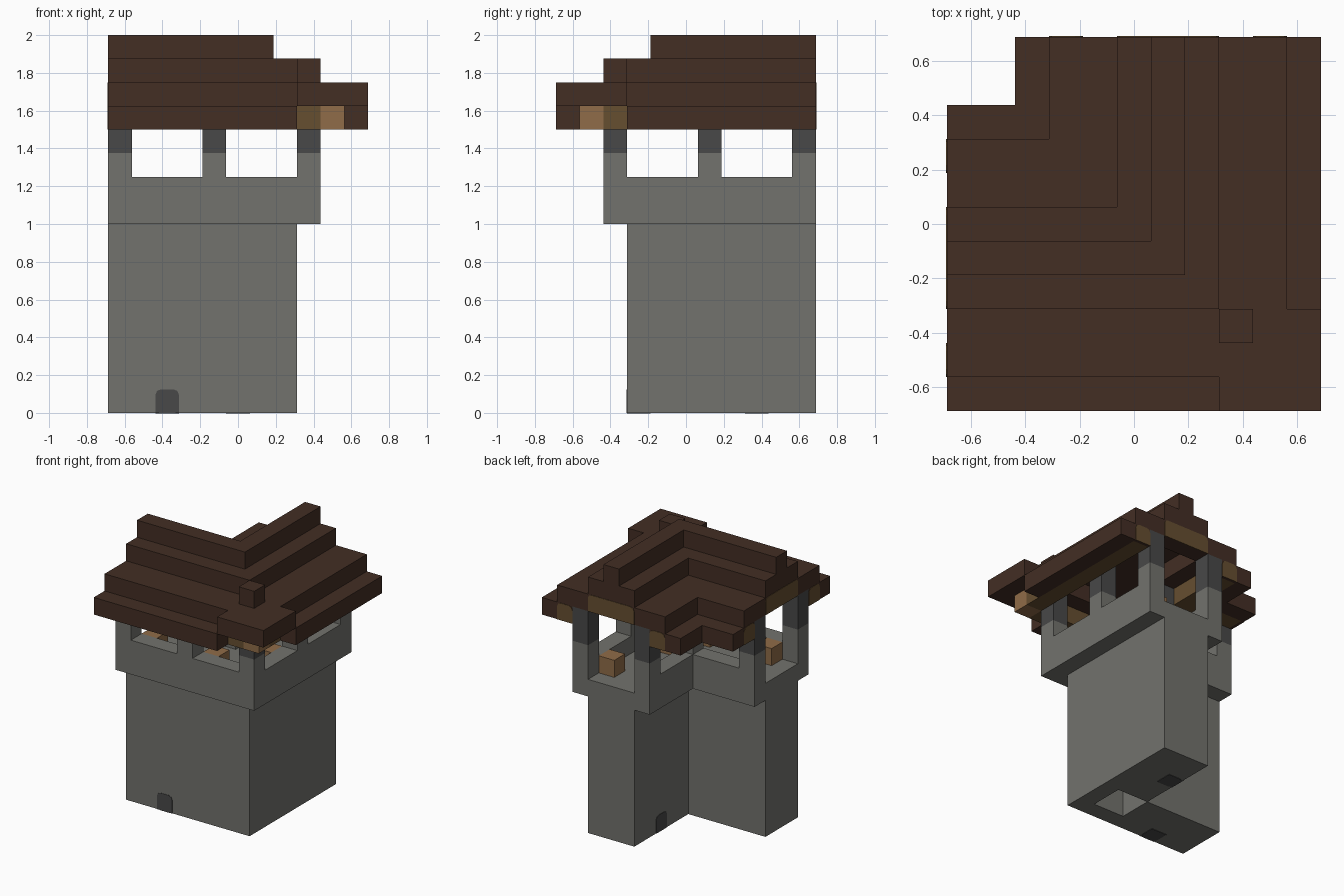
import bpy, bmesh, math
from mathutils import Matrix, Vector

if "Cube" in bpy.data.objects:
    bpy.data.objects.remove(bpy.data.objects["Cube"], do_unlink=True)

V = 0.125          # block size
C = V              # wing centre line: x = C for one wing, y = -C for the other
END = 5.5 * V      # gable ends


def material(name, rgb):
    lin = [((c / 255 + 0.055) / 1.055) ** 2.4 for c in rgb] + [1]
    m = bpy.data.materials.new(name)
    m.use_nodes = True
    m.diffuse_color = lin
    m.node_tree.nodes["Principled BSDF"].inputs["Base Color"].default_value = lin
    return m


STONE = material("grey stone", (114, 114, 109))
DARK = material("dark stone", (72, 72, 72))
BROWN = material("dark brown wood", (67, 46, 36))
OLIVE = material("olive wood", (102, 78, 48))
TAN = material("tan wood", (144, 108, 72))


def prism(name, pts, z0, z1, mat, matrix=None):
    """Extrude a flat outline from z0 to z1."""
    bm = bmesh.new()
    face = bm.faces.new([bm.verts.new((x, y, z0)) for x, y in pts])
    top = bmesh.ops.extrude_face_region(bm, geom=[face])["geom"]
    moved = [g for g in top if isinstance(g, bmesh.types.BMVert)]
    bmesh.ops.translate(bm, verts=moved, vec=(0, 0, z1 - z0))
    bmesh.ops.recalc_face_normals(bm, faces=bm.faces)
    if matrix:
        bm.transform(matrix)
    mesh = bpy.data.meshes.new(name)
    bm.to_mesh(mesh)
    bm.free()
    mesh.materials.append(mat)
    ob = bpy.data.objects.new(name, mesh)
    bpy.context.collection.objects.link(ob)
    return ob


def box(name, x0, x1, y0, y1, z0, z1, mat):
    return prism(name, [(x0, y0), (x1, y0), (x1, y1), (x0, y1)], z0, z1, mat)


def pair(name, x0, x1, y0, y1, z0, z1, mat):
    """A box on the front wing and its twin on the back wing."""
    box("front_" + name, x0, x1, y0, y1, z0, z1, mat)
    box("back_" + name, -y1, -y0, -x1, -x0, z0, z1, mat)


def band(name, o0, o1, z0, z1, mat, end=END):
    """L-shaped strip between two offsets (in blocks) from the wing centre lines."""
    a, b = C + o0 * V, C + o1 * V
    prism(name, [(-end, -b), (b, -b), (b, end), (a, end), (a, -a), (-end, -a)],
          z0, z1, mat)


def plate(name, loc, w, mat, turn, tilt=0):
    """Thin panel with rounded upper corners, facing -y before turning."""
    h, r = V, 0.03
    pts = [(-w / 2, 0), (w / 2, 0)]
    for s, angles in ((1, (0, 45, 90)), (-1, (90, 45, 0))):
        for a in map(math.radians, angles):
            pts.append((s * (w / 2 - r + r * math.cos(a)), h - r + r * math.sin(a)))
    m = (Matrix.Translation(Vector(loc)) @ Matrix.Rotation(math.radians(turn), 4, 'Z')
         @ Matrix.Rotation(math.radians(90 + tilt), 4, 'X'))
    prism(name, pts, -0.002, 0.003, mat, m)


# Tower with its open shaft at the corner
i, o, e = 0.5 * V, 2.5 * V, 1.5 * V
prism("tower", [(-END, i), (-END, -o), (o, -o), (o, END), (-i, END), (-i, i),
                (e, i), (e, -e), (-i, -e), (-i, i)], 0, 1, STONE)

# Doors, with their dark undersides
plate("front_door", (-3 * V, -o, 0), V, DARK, 0)
plate("inner_door", (-i, 3 * V, 0), V, DARK, -90)
plate("front_door_base", (-3 * V, -e, 0), V, DARK, 0, 90)
plate("inner_door_base", (i, 3 * V, 0), V, DARK, -90, 90)

# Lookout floor and parapets
band("lookout_floor", -1.5, 1.5, 1, 1.125, STONE)
band("outer_parapet", 1.5, 2.5, 1, 1.25, STONE)
band("inner_parapet", -2.5, -1.5, 1, 1.25, STONE)

# Posts
for x, y in ((-5, -3), (-1, -3), (3, -3), (3, 1), (3, 5), (-5, 1), (-1, 1), (-1, 5)):
    sides = (x - 0.5) * V, (x + 0.5) * V, (y - 0.5) * V, (y + 0.5) * V
    box("post", *sides, 1.25, 1.375, STONE)
    box("post_top", *sides, 1.375, 1.625, DARK)

# Crates on the lookout floor
for x, y in ((-4, -2), (0, -2)):
    pair("crate", (x - 0.5) * V, (x + 0.5) * V, (y - 0.5) * V, (y + 0.5) * V,
         1.125, 1.25, TAN)
box("corner_crate", i, e, -i, i, 1.125, 1.25, TAN)

# Eaves, open at the outer corner
pair("outer_eave", -END, o, -END, -4.5 * V, 1.5, 1.625, BROWN)
band("inner_eave", -4.5, -3.5, 1.5, 1.625, BROWN)

# Beams beneath the eaves, with capped ends
CAP = 0.02
pair("outer_beam", -END + CAP, 3.5 * V, -4.5 * V, -3.5 * V, 1.5, 1.625, OLIVE)
band("inner_beam", -3.5, -2.5, 1.5, 1.625, OLIVE, END - CAP)
box("corner_beam_block", 3.5 * V, 4.5 * V, -4.5 * V, -3.5 * V, 1.5, 1.625, TAN)
for y in (-4, 2):
    pair("beam_cap", -END, -END + CAP, (y - 0.5) * V, (y + 0.5) * V, 1.5, 1.625, BROWN)
    plate("front_beam_end", (-END, y * V, 1.5), V, OLIVE, -90)
    plate("back_beam_end", (-y * V, END, 1.5), V, OLIVE, 180)

# Stepped roof
band("outer_roof_step", 1.5, 3.5, 1.625, 1.75, BROWN)
band("inner_roof_step", -3.5, -1.5, 1.625, 1.75, BROWN)
box("roof_corner", o, END, -END, -o, 1.625, 1.75, BROWN)
band("upper_roof_step", -1.5, 1.5, 1.75, 1.875, BROWN)
band("roof_ridge", -0.5, 0.5, 1.875, 2, BROWN)
box("corner_knob", o, 3.5 * V, -3.5 * V, -o, 1.75, 1.875, BROWN)

# Gable panels
pair("gable", -END, -4.5 * V, -o, i, 1.625, 1.75, BROWN)
plate("front_gable_panel", (-END, -C, 1.625), 3 * V, OLIVE, -90)
plate("back_gable_panel", (C, END, 1.625), 3 * V, OLIVE, 180)
